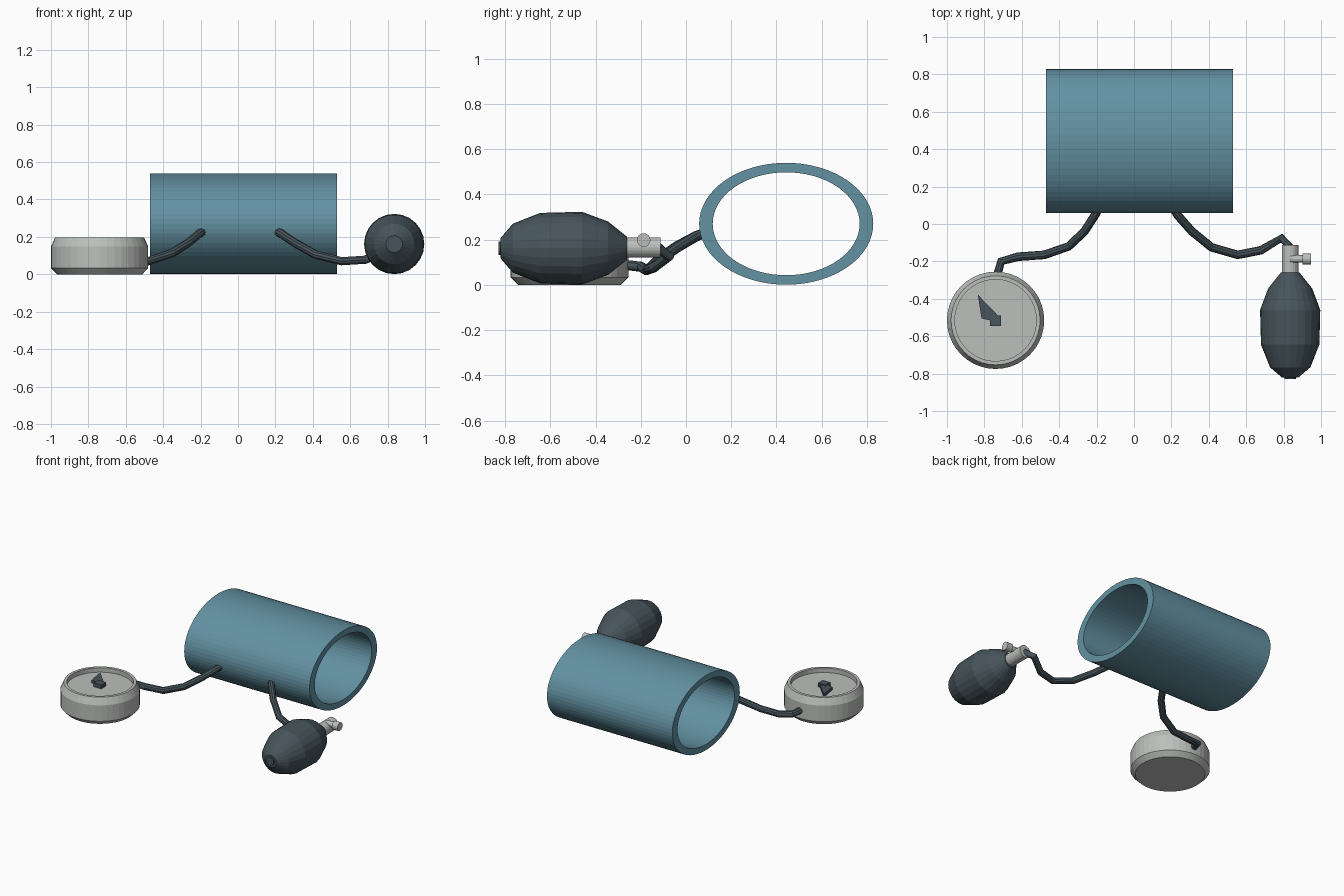
import bpy, bmesh, math
from mathutils import Vector, Matrix

cube = bpy.data.objects.get("Cube")
if cube:
    bpy.data.objects.remove(cube, do_unlink=True)


def material(name, rgb):
    mat = bpy.data.materials.new(name)
    mat.use_nodes = True
    mat.diffuse_color = (*rgb, 1)
    mat.node_tree.nodes["Principled BSDF"].inputs["Base Color"].default_value = (*rgb, 1)
    return mat


BLUE = material("cuff blue", (0.125, 0.285, 0.365))
DARK = material("dark rubber", (0.062, 0.09, 0.105))
METAL = material("pale metal", (0.5, 0.52, 0.5))
AXES = {"X": Matrix.Rotation(math.pi / 2, 4, "Y"),
        "Y": Matrix.Rotation(-math.pi / 2, 4, "X"),
        "Z": Matrix.Identity(4)}


def finish(name, bm, mat):
    bmesh.ops.recalc_face_normals(bm, faces=bm.faces)
    mesh = bpy.data.meshes.new(name)
    bm.to_mesh(mesh)
    bm.free()
    mesh.materials.append(mat)
    obj = bpy.data.objects.new(name, mesh)
    bpy.context.collection.objects.link(obj)
    return obj


def lathe(name, profile, sides, axis, centre, mat, closed=False):
    """Turn (radius, height) points around an axis; open profiles get end caps."""
    bm = bmesh.new()
    turn = Matrix.Translation(centre) @ AXES[axis]
    rings = []
    for r, h in profile:
        angles = [math.tau * i / sides for i in range(sides)]
        rings.append([bm.verts.new(turn @ Vector((r * math.cos(a), r * math.sin(a), h)))
                      for a in angles])
    pairs = list(zip(rings, rings[1:]))
    if closed:
        pairs.append((rings[-1], rings[0]))
    else:
        bm.faces.new(rings[0])
        bm.faces.new(rings[-1])
    for low, high in pairs:
        for i in range(sides):
            j = (i + 1) % sides
            bm.faces.new((low[i], low[j], high[j], high[i]))
    return finish(name, bm, mat)


def hose(name, points, radius=0.023, sides=10):
    """Sweep a ring along the path, mitring it at each bend."""
    bm = bmesh.new()
    pts = [Vector(p) for p in points]
    rings = []
    for i, p in enumerate(pts):
        ahead = pts[min(i + 1, len(pts) - 1)] - p
        behind = p - pts[max(i - 1, 0)]
        way = (ahead.normalized() + behind.normalized()).normalized()
        side = way.cross(Vector((0, 0, 1))).normalized()
        up = side.cross(way)
        rings.append([bm.verts.new(p + radius * (side * math.cos(a) + up * math.sin(a)))
                      for a in (math.tau * k / sides for k in range(sides))])
    for low, high in zip(rings, rings[1:]):
        for i in range(sides):
            j = (i + 1) % sides
            bm.faces.new((low[i], low[j], high[j], high[i]))
    bm.faces.new(rings[0])
    bm.faces.new(rings[-1])
    return finish(name, bm, DARK)


def plate(name, outline, bottom, top, mat):
    """Extrude a flat outline upwards."""
    bm = bmesh.new()
    face = bm.faces.new([bm.verts.new((x, y, bottom)) for x, y in outline])
    new = bmesh.ops.extrude_face_region(bm, geom=[face])["geom"]
    bmesh.ops.translate(bm, vec=(0, 0, top - bottom),
                        verts=[v for v in new if isinstance(v, bmesh.types.BMVert)])
    return finish(name, bm, mat)


# Oval arm cuff: a thick tube, flattened vertically
cuff = lathe("cuff", [(0.385, -0.5), (0.385, 0.5), (0.325, 0.5), (0.325, -0.5)],
             64, "X", (0, 0, 0), BLUE, closed=True)
cuff.data.transform(Matrix.Translation((0.03, 0.443, 0.27)) @ Matrix.Diagonal((1, 1, 0.7, 1)))

# Gauge with chamfered case, raised rim and sunken dial
gx, gy = -0.74, -0.515
lathe("gauge_case", [(0.228, 0), (0.26, 0.033), (0.26, 0.148), (0.238, 0.197),
                     (0.218, 0.197), (0.218, 0.165)], 40, "Z", (gx, gy, 0), METAL)

# Needle and square hub on the dial
plate("gauge_hub", [(gx - 0.03, gy - 0.03), (gx + 0.03, gy - 0.03),
                    (gx + 0.03, gy + 0.025), (gx - 0.03, gy + 0.025)], 0.163, 0.193, DARK)
plate("gauge_needle", [(gx - 0.095, gy + 0.137), (gx + 0.02, gy + 0.018),
                       (gx - 0.03, gy), (gx - 0.075, gy + 0.01)], 0.163, 0.187, DARK)

# Squeeze bulb with end cap
bx, bz = 0.835, 0.162
lathe("bulb", [(0.045, -0.82), (0.108, -0.766), (0.156, -0.645), (0.161, -0.46),
               (0.118, -0.345), (0.05, -0.26)], 24, "Y", (bx, 0, bz), DARK)
lathe("bulb_end_cap", [(0.03, -0.828), (0.03, -0.8)], 16, "Y", (bx, 0, bz), DARK)

# Release valve with side screw
lathe("valve_body", [(0.045, -0.28), (0.045, -0.112)], 20, "Y", (bx, 0, bz + 0.003), METAL)
lathe("valve_screw", [(0.02, 0.0), (0.02, 0.065), (0.03, 0.065), (0.03, 0.11)],
      16, "X", (bx, -0.187, 0.198), METAL)

# Hoses from the cuff to the bulb and the gauge
hose("bulb_hose", [(0.2, 0.1, 0.235), (0.235, 0.045, 0.215), (0.31, -0.04, 0.165),
                   (0.415, -0.125, 0.105), (0.555, -0.165, 0.07), (0.68, -0.14, 0.078),
                   (0.79, -0.075, 0.125), (0.832, -0.125, 0.165)])
hose("gauge_hose", [(-0.18, 0.1, 0.235), (-0.21, 0.045, 0.215), (-0.265, -0.04, 0.17),
                    (-0.35, -0.12, 0.115), (-0.48, -0.165, 0.07), (-0.62, -0.175, 0.065),
                    (-0.71, -0.2, 0.08), (-0.735, -0.285, 0.09)])
